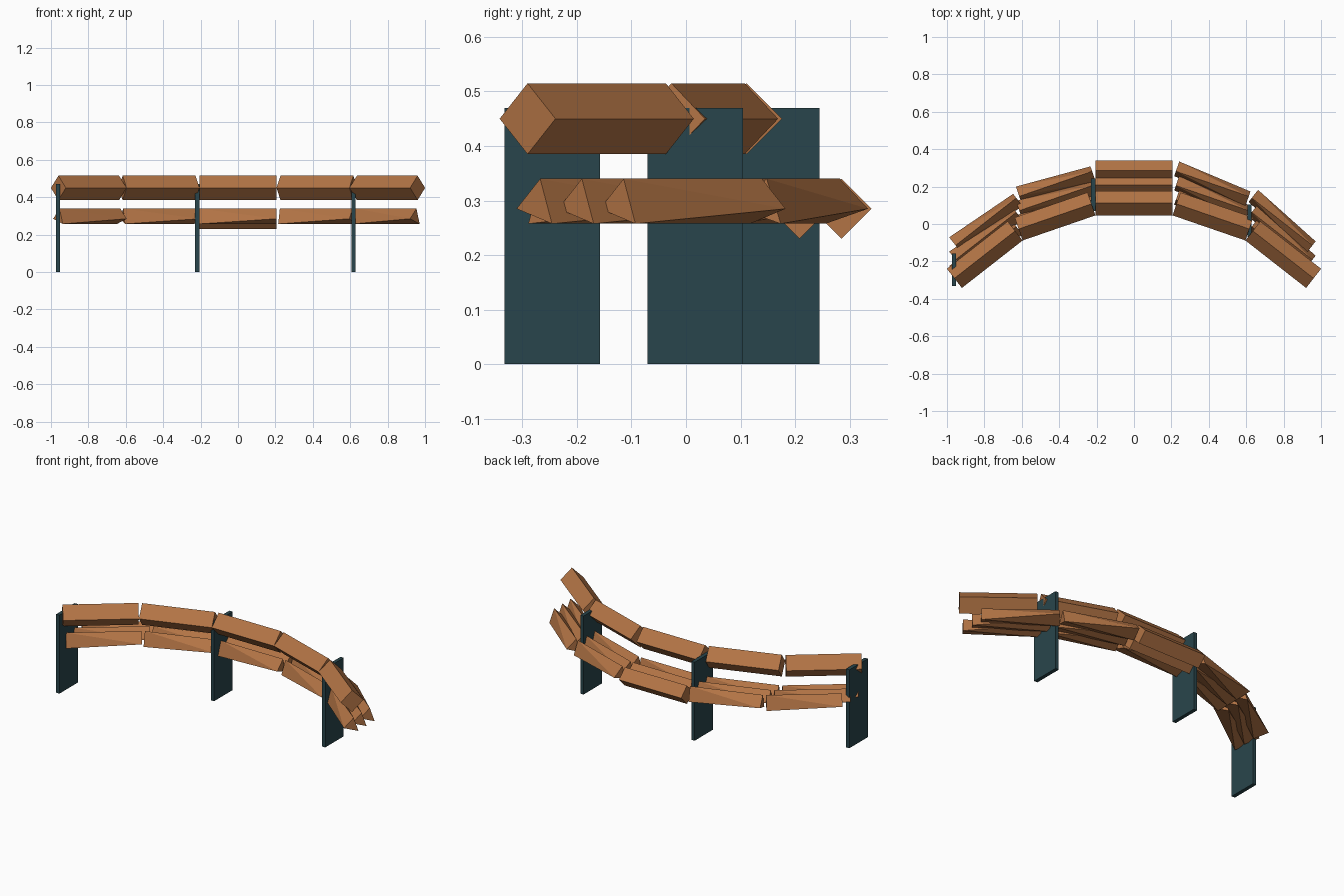
import bpy, bmesh, math
from mathutils import Vector

if "Cube" in bpy.data.objects:
    bpy.data.objects.remove(bpy.data.objects["Cube"])


def material(name, rgb):
    m = bpy.data.materials.new(name)
    m.diffuse_color = (*rgb, 1)
    m.use_nodes = True
    m.node_tree.nodes["Principled BSDF"].inputs["Base Color"].default_value = m.diffuse_color
    return m


WOOD = material("warm wood", (0.45, 0.175, 0.06))
TEAL = material("dark teal metal", (0.022, 0.060, 0.072))

LENGTH = 0.412
ANGLES = [38, 19, 0, -19, -38]   # heading of each segment, left to right


def arc_points(y_mid):
    """Front corner points of the five-segment arc, left to right."""
    steps = [Vector((math.cos(math.radians(a)), math.sin(math.radians(a)))) * LENGTH for a in ANGLES]
    p = Vector((0, y_mid)) - steps[2] / 2 - steps[1] - steps[0]
    pts = []
    for s in steps:
        pts.append((p.copy(), s))
        p = p + s
    return pts


def add_mesh(name, bm, mat):
    bmesh.ops.recalc_face_normals(bm, faces=bm.faces)
    me = bpy.data.meshes.new(name)
    bm.to_mesh(me)
    bm.free()
    me.materials.append(mat)
    bpy.context.collection.objects.link(bpy.data.objects.new(name, me))


def add_segment(bm, start, step, left, right, half, z):
    """Convex beam between two (across, up) end profiles, in units of half width."""
    d = step.normalized()
    n = Vector((-d.y, d.x))
    verts = []
    for base, prof in ((start, left), (start + step, right)):
        for a, u in prof:
            p = base + n * half * (1 + a)
            verts.append(bm.verts.new((p.x, p.y, z + u * half)))
    bmesh.ops.convex_hull(bm, input=verts)


DIAMOND = [(-1, 0), (0, 1), (1, 0), (0, -1)]
CUT_LEFT = [(0, 1), (1, 0), (-0.5, -0.5)]     # chamfered-away ends of seat beams
CUT_RIGHT = [(-1, 0), (0, 1), (0.5, -0.5)]

# Upper rail, five full diamond beams
bm = bmesh.new()
for start, step in arc_points(0.046):
    add_segment(bm, start, step, DIAMOND, DIAMOND, 0.065, 0.45)
add_mesh("upper_rail", bm, WOOD)

# Three seat rows, each the same arc moved back
for row, y in enumerate((0.077, 0.1535, 0.23)):
    bm = bmesh.new()
    for i, (start, step) in enumerate(arc_points(y)):
        full = i == 2 and row > 0
        add_segment(bm, start, step, DIAMOND if full else CUT_LEFT,
                    DIAMOND if full else CUT_RIGHT, 0.055, 0.285)
    add_mesh(f"seat_row_{row + 1}", bm, WOOD)

# Upright support plates
for i, (x, y) in enumerate(((-0.962, -0.245), (-0.218, 0.157), (0.617, 0.017))):
    bm = bmesh.new()
    bmesh.ops.create_cube(bm, size=1)
    bmesh.ops.scale(bm, vec=(0.022, 0.175, 0.47), verts=bm.verts)
    bmesh.ops.translate(bm, vec=(x, y, 0.235), verts=bm.verts)
    add_mesh(f"support_plate_{i + 1}", bm, TEAL)
